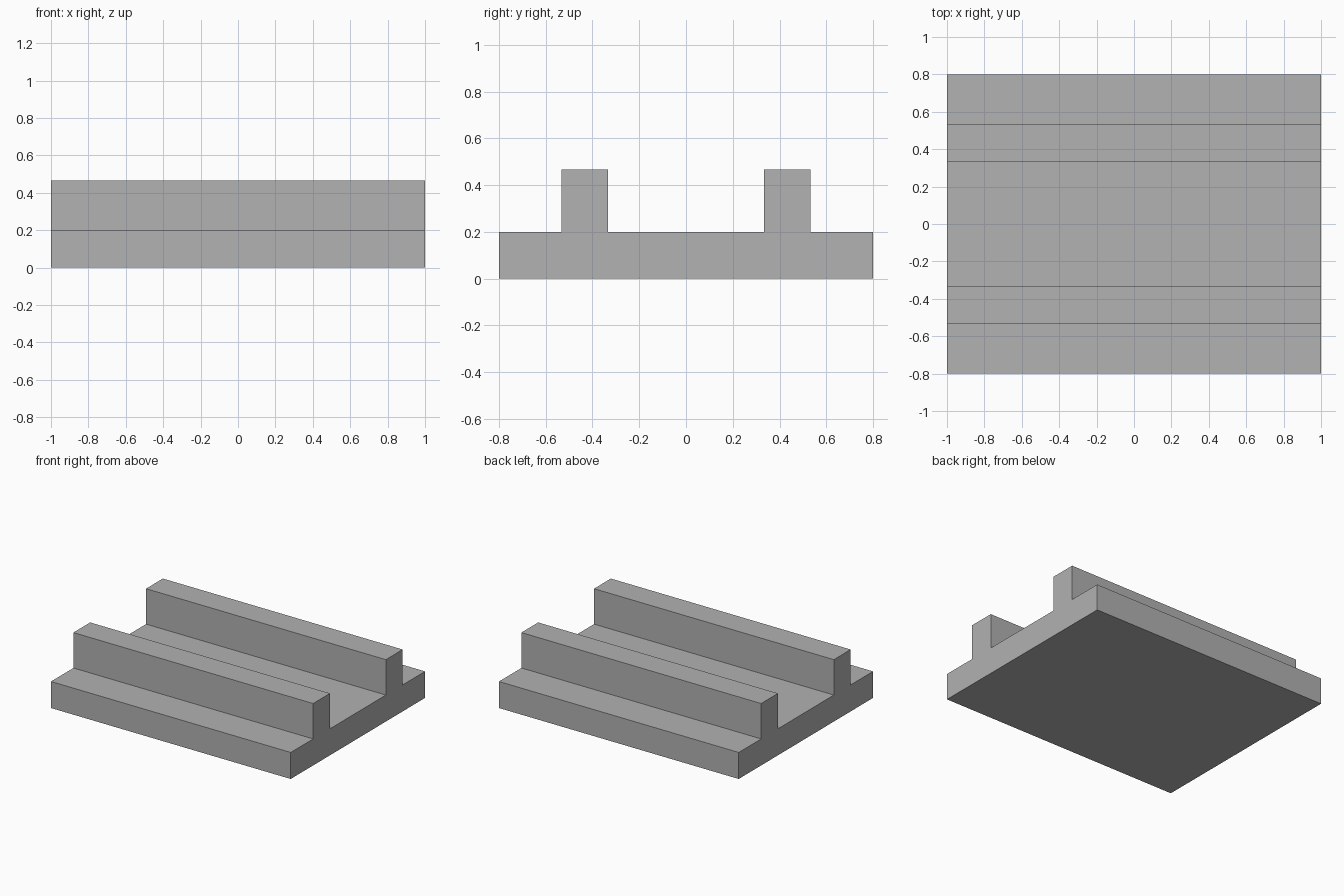
import bpy
import bmesh

LENGTH = 2.0
# Right half of the cross-section as (y, z), from the rail channel out to the base
HALF_PROFILE = [(0.333, 0.2), (0.333, 0.467), (0.533, 0.467),
                (0.533, 0.2), (0.8, 0.2), (0.8, 0.0)]

cube = bpy.data.objects.get("Cube")
if cube:
    bpy.data.objects.remove(cube, do_unlink=True)


def make_material(name, colour):
    mat = bpy.data.materials.new(name)
    mat.use_nodes = True
    mat.diffuse_color = colour
    mat.node_tree.nodes["Principled BSDF"].inputs["Base Color"].default_value = colour
    return mat


def extrude_profile(name, profile, length, mat):
    """Sweep a closed (y, z) outline along x, centred on the origin."""
    bm = bmesh.new()
    face = bm.faces.new([bm.verts.new((-length / 2, y, z)) for y, z in profile])
    swept = bmesh.ops.extrude_face_region(bm, geom=[face])["geom"]
    verts = [v for v in swept if isinstance(v, bmesh.types.BMVert)]
    bmesh.ops.translate(bm, verts=verts, vec=(length, 0, 0))
    # The outline face must survive as the end cap of the solid
    if not face.is_valid:
        bmesh.ops.holes_fill(bm, edges=[e for e in bm.edges if e.is_boundary])
    bmesh.ops.recalc_face_normals(bm, faces=bm.faces)
    mesh = bpy.data.meshes.new(name)
    bm.to_mesh(mesh)
    bm.free()
    mesh.materials.append(mat)
    obj = bpy.data.objects.new(name, mesh)
    bpy.context.collection.objects.link(obj)
    return obj


# Base plate with two parallel rails, one solid piece
grey = make_material("plain_grey", (0.445, 0.445, 0.445, 1.0))
mirrored = [(-y, z) for y, z in reversed(HALF_PROFILE)]
extrude_profile("railed_base", HALF_PROFILE + mirrored, LENGTH, grey)
